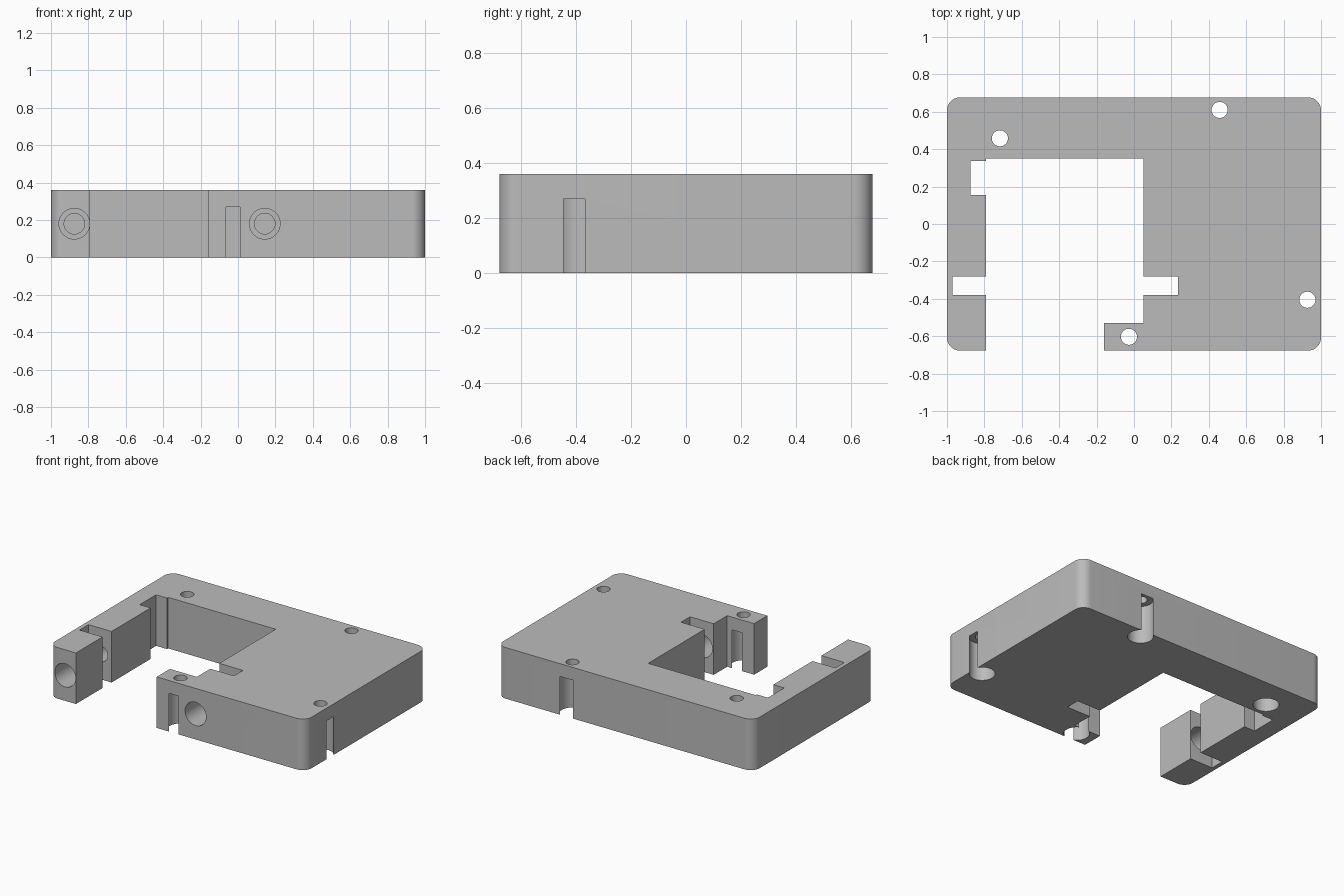
import bpy, bmesh, math
from mathutils import Matrix, Vector

if "Cube" in bpy.data.objects:
    bpy.data.objects.remove(bpy.data.objects["Cube"])

HEIGHT, HALF_Y, CORNER = 0.36, 0.677, 0.07

grey = bpy.data.materials.new("plain grey")
grey.diffuse_color = (0.5, 0.5, 0.5, 1)
grey.use_nodes = True
grey.node_tree.nodes["Principled BSDF"].inputs["Base Color"].default_value = grey.diffuse_color


def make_object(name, bm):
    bmesh.ops.recalc_face_normals(bm, faces=bm.faces)
    mesh = bpy.data.meshes.new(name)
    bm.to_mesh(mesh)
    bm.free()
    obj = bpy.data.objects.new(name, mesh)
    bpy.context.collection.objects.link(obj)
    mesh.materials.append(grey)
    return obj


def corner(cx, cy, start, steps=10):
    """Quarter-circle of outline points, counter-clockwise."""
    return [(cx + CORNER * math.cos(start + math.pi / 2 * i / steps),
             cy + CORNER * math.sin(start + math.pi / 2 * i / steps))
            for i in range(steps + 1)]


def stepped_bore(name, origin, direction, radii_spans, sides=48):
    """Cutter made of stacked cylinders: (radius, start, end) along direction."""
    bm = bmesh.new()
    rings = []
    for radius, start, end in radii_spans:
        for d in (start, end):
            rings.append([bm.verts.new((radius * math.cos(2 * math.pi * i / sides),
                                        radius * math.sin(2 * math.pi * i / sides), d))
                          for i in range(sides)])
    for a, b in zip(rings, rings[1:]):
        for i in range(sides):
            j = (i + 1) % sides
            bm.faces.new((a[i], a[j], b[j], b[i]))
    bm.faces.new(rings[0])
    bm.faces.new(rings[-1])
    turn = Vector((0, 0, 1)).rotation_difference(Vector(direction)).to_matrix().to_4x4()
    bm.transform(Matrix.Translation(origin) @ turn)
    cutter = make_object(name, bm)
    cutter.hide_render = True
    return cutter


# Body outline: rounded plate with the open pocket, slots and notch
ix, iy = 1 - CORNER, HALF_Y - CORNER
outline = [(-0.16, -HALF_Y)]
outline += corner(ix, -iy, -math.pi / 2)
outline += corner(ix, iy, 0)
outline += corner(-ix, iy, math.pi / 2)
outline += corner(-ix, -iy, math.pi)
outline += [(-0.79, -HALF_Y),
            (-0.79, -0.38), (-0.97, -0.38), (-0.97, -0.28), (-0.79, -0.28),  # left slot
            (-0.79, 0.155), (-0.875, 0.155), (-0.875, 0.337), (-0.79, 0.337),  # notch
            (-0.79, 0.35), (0.05, 0.35),
            (0.05, -0.28), (0.235, -0.28), (0.235, -0.38), (0.05, -0.38),  # right slot
            (0.05, -0.53), (-0.16, -0.53)]
bm = bmesh.new()
base = bm.faces.new([bm.verts.new((x, y, 0)) for x, y in outline])
top = bmesh.ops.extrude_face_region(bm, geom=[base])["geom"]
bmesh.ops.translate(bm, verts=[v for v in top if isinstance(v, bmesh.types.BMVert)],
                    vec=(0, 0, HEIGHT))
body = make_object("mounting_block", bm)

cutters = []
# Vertical screw holes, counterbored from below
for x, y in [(-0.717, 0.458), (0.458, 0.61), (0.927, -0.405), (-0.027, -0.603)]:
    cutters.append(stepped_bore("screw_hole_cutter", (x, y, 0), (0, 0, 1),
                                [(0.083, -0.1, 0.27), (0.043, 0.27, 0.5)]))
# Horizontal rod bores from the front, narrowing behind the slots
for x in (-0.875, 0.143):
    cutters.append(stepped_bore("rod_bore_cutter", (x, -HALF_Y, 0.18), (0, 1, 0),
                                [(0.082, -0.1, 0.35), (0.055, 0.35, 0.68)]))

bpy.context.view_layer.objects.active = body
body.select_set(True)
for cutter in cutters:
    mod = body.modifiers.new("bore", 'BOOLEAN')
    mod.operation, mod.solver, mod.object = 'DIFFERENCE', 'EXACT', cutter
    bpy.ops.object.modifier_apply(modifier=mod.name)
    bpy.data.objects.remove(cutter)

bpy.ops.object.shade_smooth_by_angle(angle=math.radians(30))
